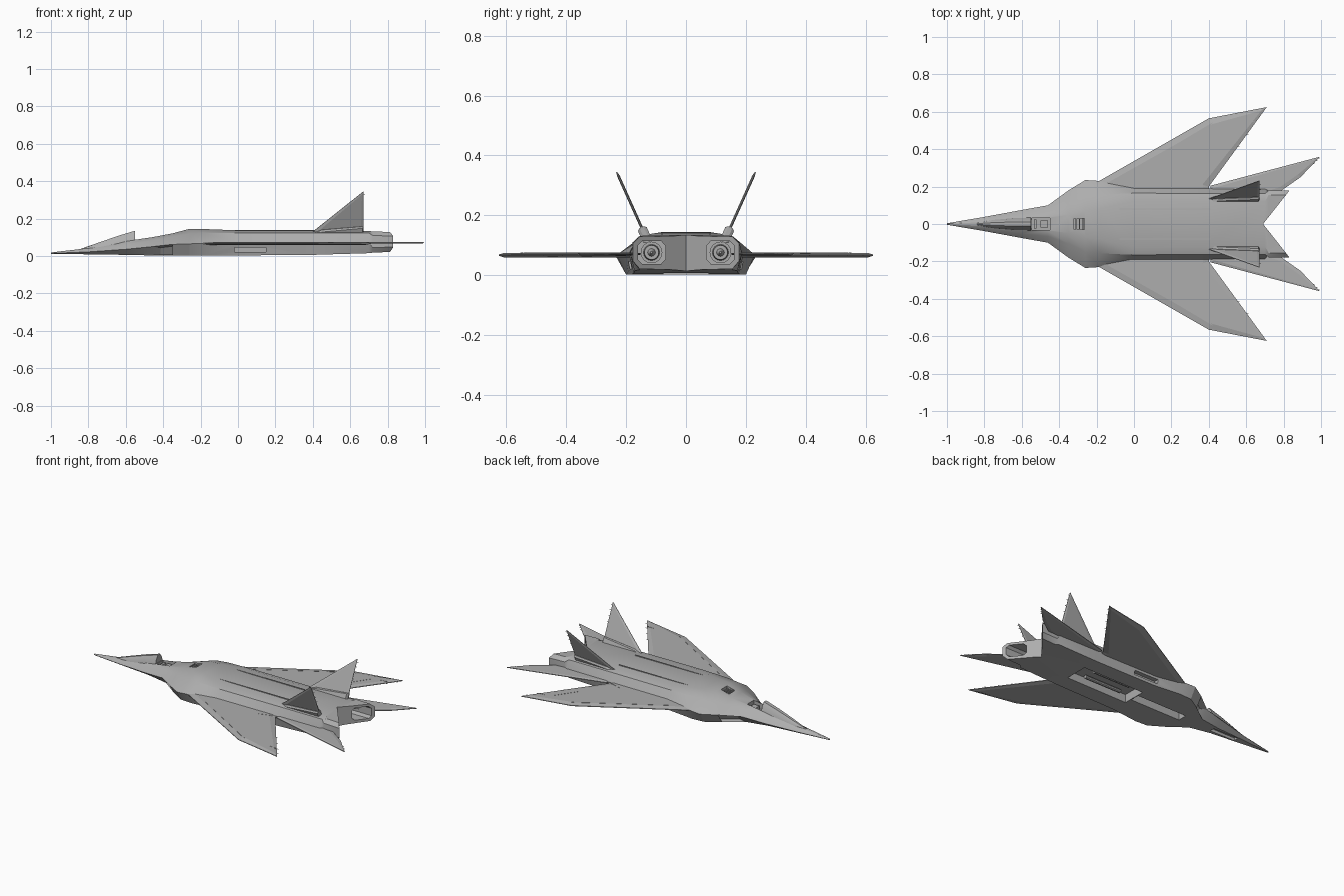
import bpy, bmesh, math
from mathutils import Vector, Matrix

if "Cube" in bpy.data.objects:
    bpy.data.objects.remove(bpy.data.objects["Cube"])

grey = bpy.data.materials.new("airframe grey")
grey.use_nodes = True
grey.diffuse_color = (0.42, 0.42, 0.42, 1)
grey.node_tree.nodes["Principled BSDF"].inputs["Base Color"].default_value = (0.42, 0.42, 0.42, 1)


def finish(name, bm, angle=None):
    bmesh.ops.recalc_face_normals(bm, faces=bm.faces)
    mesh = bpy.data.meshes.new(name)
    bm.to_mesh(mesh)
    bm.free()
    mesh.materials.append(grey)
    obj = bpy.data.objects.new(name, mesh)
    bpy.context.collection.objects.link(obj)
    if angle:
        smooth(obj, angle)
    return obj


def select(obj):
    bpy.ops.object.select_all(action='DESELECT')
    obj.select_set(True)
    bpy.context.view_layer.objects.active = obj


def smooth(obj, angle):
    select(obj)
    bpy.ops.object.shade_smooth_by_angle(angle=math.radians(angle))


def loft(bm, rings):
    """Skin closed rings of equal length; returns the strips of faces."""
    loops = [[bm.verts.new(p) for p in r] for r in rings]
    n = len(loops[0])
    strips = [[bm.faces.new((a[i], a[(i + 1) % n], b[(i + 1) % n], b[i])) for i in range(n)]
              for a, b in zip(loops, loops[1:])]
    bm.faces.new(loops[0])
    bm.faces.new(loops[-1])
    return strips


def hull_ring(x, half):
    return [(x, y, z) for y, z in half] + [(x, -y, z) for y, z in reversed(half)]


def box(bm, lo, hi):
    (x0, y0, z0), (x1, y1, z1) = lo, hi
    loft(bm, [[(x, y0, z0), (x, y1, z0), (x, y1, z1), (x, y0, z1)] for x in (x0, x1)])


def plate(name, outline, origin, v_axis, thick, inset=0, rise=0):
    """Flat panel, spanned by x and v_axis, with raised bevelled middle."""
    origin, v = Vector(origin), Vector(v_axis)
    normal = Vector((1, 0, 0)).cross(v).normalized() * thick / 2
    pts = [origin + Vector((a, 0, 0)) + v * b for a, b in outline]
    bm = bmesh.new()
    loft(bm, [[p - normal for p in pts], [p + normal for p in pts]])
    bmesh.ops.recalc_face_normals(bm, faces=bm.faces)
    if inset:
        caps = sorted(bm.faces, key=lambda f: f.calc_area())[-2:]
        bmesh.ops.inset_individual(bm, faces=caps, thickness=inset, depth=rise)
    return finish(name, bm)


def cut(target, build):
    bm = bmesh.new()
    build(bm)
    cutter = finish("cutter", bm)
    cutter.hide_render = True
    mod = target.modifiers.new("cut", 'BOOLEAN')
    mod.operation, mod.solver, mod.object = 'DIFFERENCE', 'EXACT', cutter
    select(target)
    bpy.ops.object.modifier_apply(modifier=mod.name)
    bpy.data.objects.remove(cutter)


# Fuselage: x, then half section (bottom, chine, shoulder, crown)
stations = [
    (-1.0, (.002, .011), (.004, .014), (.003, .017), (.001, .019)),
    (-.8, (.02, .009), (.038, .022), (.024, .036), (.01, .042)),
    (-.6, (.035, .006), (.075, .036), (.052, .062), (.03, .08)),
    (-.46, (.06, .003), (.1, .05), (.066, .082), (.036, .1)),
    (-.35, (.14, .002), (.18, .062), (.105, .104), (.048, .121)),
    (-.26, (.195, .002), (.235, .065), (.15, .118), (.07, .145)),
    (-.18, (.2, .002), (.23, .068), (.157, .123), (.08, .144)),
    (0, (.18, .003), (.193, .07), (.165, .123), (.125, .137)),
    (.4, (.175, .006), (.19, .072), (.163, .123), (.12, .135)),
    (.7, (.172, .015), (.187, .074), (.163, .123), (.12, .134)),
    (.72, (.155, .018), (.178, .045), (.178, .11), (.155, .131)),
    (.83, (.155, .022), (.178, .048), (.178, .106), (.155, .128)),
]
bm = bmesh.new()
strips = loft(bm, [hull_ring(s[0], s[1:]) for s in stations])
bmesh.ops.recalc_face_normals(bm, faces=bm.faces)
# Recessed side intakes
for i in (0, 6):
    bmesh.ops.inset_individual(bm, faces=[strips[3][i]], thickness=.009, depth=0)
    bmesh.ops.translate(bm, verts=strips[3][i].verts, vec=(.04, -.01 if i == 0 else .01, 0))
fuselage = finish("fuselage", bm)


def tail_notch(bm):
    loft(bm, [[(.69, 0, z), (.84, .19, z), (1, .19, z), (1, -.19, z), (.84, -.19, z)] for z in (-.1, .3)])


def nozzle_wells(bm):
    for s in (1, -1):
        pts = [(s * .115 + a * .046, .076 + b * .038) for a, b in
               ((1, .6), (.7, 1), (-.7, 1), (-1, .6), (-1, -.6), (-.7, -1), (.7, -1), (1, -.6))]
        loft(bm, [[(x, y, z) for y, z in pts] for x in (.62, 1)])


def openings(bm):
    box(bm, (-.545, -.033, .05), (-.45, .033, .2))     # cockpit
    box(bm, (-.32, -.03, .105), (-.265, .03, .2))      # dorsal hatch
    box(bm, (-.36, -.03, -.1), (-.005, .03, .05))      # forward bay
    box(bm, (0, -.075, -.1), (.43, .075, .055))        # main bay
    box(bm, (-.76, -.016, -.1), (-.58, .016, .025))    # nose gear bay
    for s in (.23, -.23):                              # side bays
        box(bm, (-.02, s - .07, .02), (.15, s + .07, .045))


for builder in (tail_notch, nozzle_wells, openings):
    cut(fuselage, builder)
smooth(fuselage, 24)

# Canopy wedge with upright back
bm = bmesh.new()
loft(bm, [hull_ring(x, ((w, z0), (w * .8, (z0 + z1) / 2 + .005), (w * .3, z1)))
          for x, w, z0, z1 in ((-.84, .006, .03, .037), (-.75, .026, .03, .07),
                               (-.64, .036, .05, .108), (-.55, .038, .065, .135))])
finish("canopy", bm, 35)

# Cockpit seat and bay contents
bm = bmesh.new()
box(bm, (-.5, -.018, .045), (-.46, .018, .085))
box(bm, (-.535, -.025, .045), (-.52, .025, .08))
finish("cockpit_seat", bm)
bm = bmesh.new()
for y in (-.04, .04):
    bmesh.ops.create_cone(bm, cap_ends=True, segments=10, radius1=.012, radius2=.012, depth=.26,
                          matrix=Matrix.Translation((.2, y, .035)) @ Matrix.Rotation(math.pi / 2, 4, 'Y'))
box(bm, (-.02, -.03, .02), (0, .03, .05))
finish("bay_stores", bm, 30)
bm = bmesh.new()
for i in range(3):
    box(bm, (-.312 + i * .018, -.03, .1), (-.306 + i * .018, .03, .13))
finish("dorsal_grille", bm)

for s, side in ((1, "left"), (-1, "right")):
    # Engine rings and plug inside each nozzle
    bm = bmesh.new()
    for r0, r1, x0, x1 in ((.036, .036, .6, .65), (.028, .024, .64, .68), (.016, .004, .67, .71)):
        bmesh.ops.create_cone(bm, cap_ends=True, segments=16, radius1=r0, radius2=r1, depth=x1 - x0,
                              matrix=Matrix.Translation(((x0 + x1) / 2, s * .115, .076))
                              @ Matrix.Rotation(math.pi / 2, 4, 'Y'))
    finish(side + "_exhaust", bm, 30)

    # Wings, tailplanes and canted fins
    flat, cant = (0, s, 0), (0, s * .45, 1)
    plate(side + "_wing", [(-.2, .15), (-.2, .222), (.4, .565), (.71, .625), (.4, .2), (.4, .15)],
          (0, 0, .067), flat, .004, .035, .006)
    plate(side + "_tailplane", [(.41, .15), (.41, .205), (.995, .36), (.89, .25), (.79, .18), (.7, .15)],
          (0, 0, .071), flat, .004, .02, .003)
    plate(side + "_fin", [(.4, -.01), (.4, 0), (.67, .215), (.67, -.01)],
          (0, s * .135, .13), cant, .003, .018, .003)
    plate(side + "_fin_fairing", [(.375, -.015), (.45, .012), (.67, .03), (.67, -.02)],
          (0, s * .135, .13), cant, .014, .008, .009)

    # Hinge strips on the wing and seams along the back
    for k, (a, b) in enumerate((((-.08, .243), (.42, .54)), ((.3, .225), (.38, .2)),
                                ((.47, .4), (.56, .53)), ((.6, .545), (.65, .55)))):
        d = (Vector(b) - Vector(a)).normalized() * .002
        strip = [(a[0] - d.y, a[1] + d.x), (b[0] - d.y, b[1] + d.x),
                 (b[0] + d.y, b[1] - d.x), (a[0] + d.y, a[1] - d.x)]
        plate("%s_hinge_strip_%d" % (side, k + 1), strip, (0, 0, .074), flat, .004)
    bm = bmesh.new()
    box(bm, (-.15, s * .08 - .002, .13), (.41, s * .08 + .002, .14))
    finish(side + "_back_seam", bm)

    # Static wicks on trailing edges
    bm = bmesh.new()
    for t in (.5, .65, .8, .92):
        for p in ((.67, s * (.135 + .097 * t), .13 + .215 * t),
                  (.4 + .31 * t, s * (.2 + .425 * t), .067),
                  (.89 + .1 * t, s * (.25 + .11 * t), .071)):
            box(bm, (p[0] - .005, p[1] - .001, p[2] - .001), (p[0] + .01, p[1] + .001, p[2] + .001))
    finish(side + "_static_wicks", bm)
